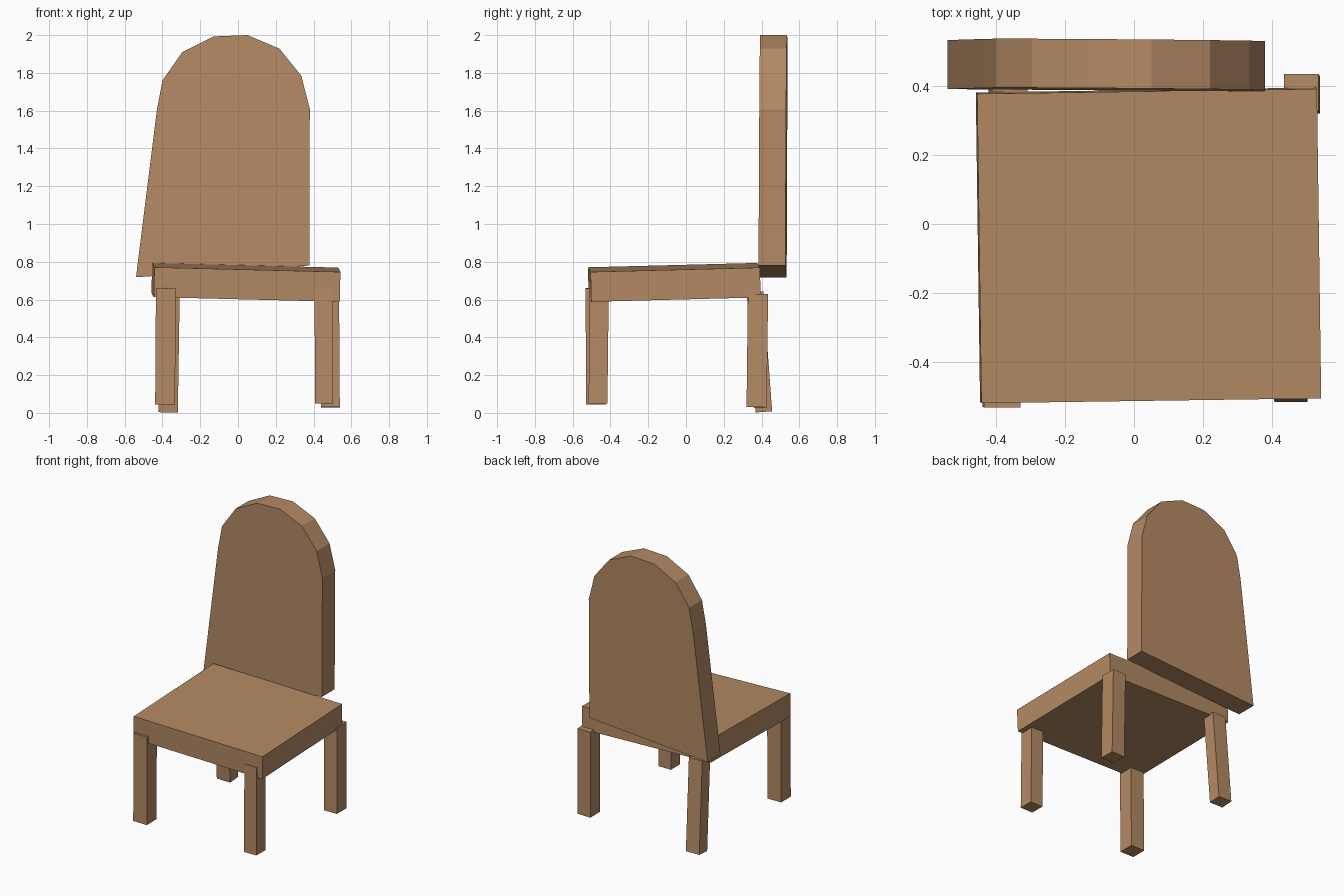
import bpy
import bmesh
from mathutils import Vector, Matrix

default = bpy.data.objects.get("Cube")
if default:
    bpy.data.objects.remove(default, do_unlink=True)

# Single wood colour
WOOD = (0.456, 0.254, 0.127, 1.0)
wood = bpy.data.materials.new("brown_wood")
wood.use_nodes = True
wood.diffuse_color = WOOD
wood.node_tree.nodes["Principled BSDF"].inputs["Base Color"].default_value = WOOD


def finish(name, bm):
    bmesh.ops.recalc_face_normals(bm, faces=bm.faces[:])
    mesh = bpy.data.meshes.new(name)
    bm.to_mesh(mesh)
    bm.free()
    mesh.materials.append(wood)
    obj = bpy.data.objects.new(name, mesh)
    bpy.context.collection.objects.link(obj)
    return obj


def leaning_box(name, base, top, width, depth, yaw=0.0):
    """Box whose long axis runs from the base centre to the top centre."""
    base, top = Vector(base), Vector(top)
    axis = top - base
    turn = Vector((0, 0, 1)).rotation_difference(axis).to_matrix().to_4x4()
    bm = bmesh.new()
    bmesh.ops.create_cube(bm, size=1.0)
    bm.transform(Matrix.Translation((base + top) / 2) @ turn
                 @ Matrix.Rotation(yaw, 4, 'Z')
                 @ Matrix.Diagonal((width, depth, axis.length, 1)))
    return finish(name, bm)


# Slightly crooked seat slab
leaning_box("seat", (0.04, -0.06, 0.612), (0.044, -0.064, 0.77), 0.985, 0.897, 0.014)

# Four uneven legs
leaning_box("front_right_leg", (-0.386, -0.476, 0.045), (-0.382, -0.478, 0.66), 0.105, 0.107)
leaning_box("front_left_leg", (0.455, -0.466, 0.05), (0.453, -0.459, 0.66), 0.095, 0.1)
leaning_box("back_left_leg", (0.489, 0.374, 0.03), (0.485, 0.381, 0.63), 0.1, 0.107)
leaning_box("back_right_leg", (-0.37, 0.412, 0.006), (-0.36, 0.365, 0.64), 0.103, 0.088)

# Lopsided arched backrest: outline in x and z, extruded in depth
outline = [(-0.54, 0.718), (-0.43, 1.6), (-0.40, 1.76), (-0.295, 1.91), (-0.13, 1.993),
           (0.05, 2.0), (0.22, 1.928), (0.335, 1.785), (0.38, 1.61), (0.378, 0.78)]
bm = bmesh.new()
verts = [bm.verts.new((x, 0.39 - 0.008 * x + 0.005 * (z - 1.4), z)) for x, z in outline]
panel = bm.faces.new(verts)
back = bmesh.ops.extrude_face_region(bm, geom=[panel], use_keep_orig=True)
bmesh.ops.translate(bm, vec=(0, 0.142, 0),
                    verts=[v for v in back["geom"] if isinstance(v, bmesh.types.BMVert)])
finish("backrest", bm)
